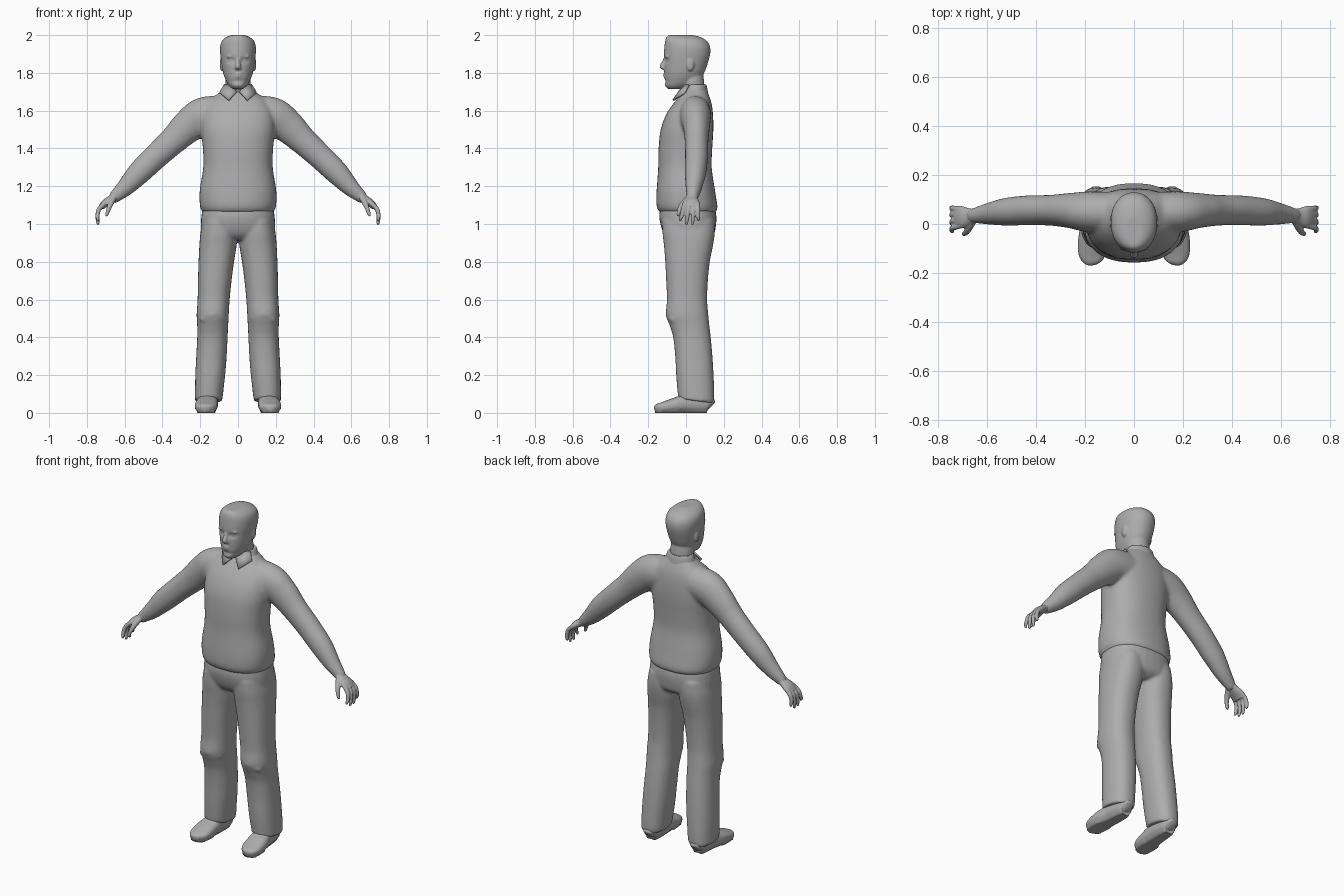
import bpy, bmesh, math
from mathutils import Vector

grey = bpy.data.materials.new("plain_grey")
grey.diffuse_color = (0.42, 0.42, 0.42, 1)


def spline(rows, steps):
    """Smoothly interpolate a list of equal-length tuples."""
    out, n = [], len(rows)
    for i in range(n - 1):
        a, b, c, d = (rows[max(0, min(n - 1, i + k))] for k in (-1, 0, 1, 2))
        for s in range(steps):
            t = s / steps
            out.append([0.5 * (2 * q + (r - p) * t + (2 * p - 5 * q + 4 * r - u) * t * t
                               + (3 * q - p - 3 * r + u) * t ** 3)
                        for p, q, r, u in zip(a, b, c, d)])
    return out + [list(rows[-1])]


def loft(bm, rows, side=1, hint=(0, 1, 0), flat=False, power=2.0, sides=32, steps=5):
    """Closed tube through (x, y, z, half_a, half_b) stations; side=-1 mirrors it in x."""
    st = spline(rows, steps)
    pts = [Vector(r[:3]) for r in st]
    rings = []
    for i, r in enumerate(st):
        t = Vector((0, 0, 1)) if flat else (pts[min(i + 1, len(pts) - 1)] - pts[max(i - 1, 0)]).normalized()
        a = Vector(hint).cross(t).normalized()
        b = t.cross(a)
        ring = []
        for k in range(sides):
            w = 2 * math.pi * k / sides
            c, s = math.cos(w), math.sin(w)
            u = math.copysign(abs(c) ** (2 / power), c) * r[3]
            v = math.copysign(abs(s) ** (2 / power), s) * r[4]
            p = pts[i] + a * u + b * v
            ring.append(bm.verts.new((p.x * side, p.y, p.z)))
        rings.append(ring)
    for lo, hi in zip(rings, rings[1:]):
        for k in range(sides):
            j = (k + 1) % sides
            bm.faces.new((lo[k], lo[j], hi[j], hi[k]))
    bm.faces.new(rings[0][::-1])
    bm.faces.new(rings[-1])
    return [v for ring in rings for v in ring]


def upright(rows):
    """(z, x0, x1, y0, y1) extents to stations."""
    return [((a + b) / 2, (c + d) / 2, z, (b - a) / 2, (d - c) / 2) for z, a, b, c, d in rows]


def centred(rows):
    return upright([(z, -w, w, a, b) for z, w, a, b in rows])


def ball(bm, centre, radii):
    new = bmesh.ops.create_uvsphere(bm, u_segments=20, v_segments=12, radius=1)["verts"]
    for v in new:
        v.co = Vector(centre) + Vector([a * b for a, b in zip(v.co, radii)])


def finish(name, bm, voxel=None, smooth=3):
    bmesh.ops.recalc_face_normals(bm, faces=bm.faces)
    me = bpy.data.meshes.new(name)
    bm.to_mesh(me)
    bm.free()
    me.materials.append(grey)
    me.shade_smooth()
    ob = bpy.data.objects.new(name, me)
    bpy.context.collection.objects.link(ob)
    if voxel:  # fuse the overlapping volumes into one skin
        m = ob.modifiers.new("fuse", "REMESH")
        m.mode, m.voxel_size, m.use_smooth_shade = "VOXEL", voxel, True
        m = ob.modifiers.new("soften", "SMOOTH")
        m.factor, m.iterations = 0.5, smooth
    return ob


# Sweater: torso with a bloused hem, fused with both arms
bm = bmesh.new()
loft(bm, centred([
    (1.06, .185, -.135, .155), (1.075, .195, -.148, .165), (1.10, .202, -.156, .166),
    (1.15, .204, -.157, .158), (1.20, .200, -.154, .150), (1.30, .184, -.147, .136),
    (1.40, .186, -.145, .139), (1.50, .196, -.134, .145), (1.58, .190, -.105, .143),
    (1.64, .165, -.065, .135), (1.69, .105, -.022, .118), (1.72, .070, .0, .105)]),
    flat=True, power=2.35, sides=48)
for s in (1, -1):
    loft(bm, [(.06, .05, 1.59, .09, .08), (.18, .05, 1.572, .1, .083), (.26, .055, 1.52, .09, .072),
              (.34, .056, 1.445, .075, .063), (.43, .056, 1.362, .068, .061),
              (.52, .05, 1.275, .063, .057), (.59, .042, 1.20, .049, .045),
              (.645, .035, 1.15, .035, .033), (.67, .03, 1.128, .026, .028)], s)
finish("sweater_and_arms", bm, .010, 6)

# Trousers: pelvis fused with two loose legs
bm = bmesh.new()
loft(bm, centred([(.915, .16, -.08, .11), (.94, .19, -.11, .145), (.98, .197, -.130, .157),
                  (1.04, .194, -.142, .161), (1.10, .185, -.135, .15)]), flat=True, power=2.4)
for s in (1, -1):
    loft(bm, upright([
        (.07, .085, .228, -.040, .145), (.10, .080, .228, -.044, .150), (.20, .068, .226, -.052, .146),
        (.30, .060, .221, -.057, .140), (.40, .055, .216, -.068, .131), (.46, .052, .216, -.086, .124),
        (.52, .049, .219, -.106, .118), (.60, .044, .214, -.101, .112), (.70, .034, .212, -.105, .116),
        (.80, .021, .209, -.110, .126), (.88, .008, .205, -.116, .142), (.95, .004, .199, -.124, .152),
        (1.02, .01, .185, -.125, .15)]), s, flat=True, power=2.3)
    # knee folds
    loft(bm, [(.07, -.06, .50, .012, .012), (.13, -.094, .525, .016, .016),
              (.195, -.07, .49, .012, .012)], s, hint=(0, 0, 1), sides=12)
# hem drops toward the heel
for v in bm.verts:
    if v.co.z < .12:
        v.co.z -= (v.co.y - .0) * .13
finish("trousers", bm, .008, 5)

# Shoes
for s, label in ((1, "left"), (-1, "right")):
    bm = bmesh.new()
    loft(bm, [(.155, .135, .035, .02, .025), (.155, .12, .045, .04, .043), (.156, .07, .052, .05, .05),
              (.16, 0, .050, .054, .048), (.167, -.06, .041, .060, .039), (.170, -.12, .030, .057, .028),
              (.168, -.152, .025, .040, .022), (.166, -.165, .022, .018, .012)],
         s, hint=(0, 0, 1), power=2.5)
    for v in bm.verts:  # flat sole
        v.co.z = 0 if v.co.z < .012 else v.co.z
    finish(label + "_shoe", bm)

# Head: skull with dented eye sockets, neck and features
bm = bmesh.new()
skull = loft(bm, centred([
    (1.715, .026, -.094, -.02), (1.73, .046, -.106, .02), (1.76, .064, -.113, .068),
    (1.80, .079, -.115, .096), (1.85, .088, -.116, .115), (1.90, .094, -.117, .128),
    (1.94, .094, -.114, .127), (1.97, .084, -.110, .110), (1.99, .061, -.103, .076),
    (2.0, .034, -.09, .035)]), flat=True, power=2.15, sides=64)
for v in skull:
    if v.co.y < 0:
        d = ((abs(v.co.x) - .036) / .02) ** 2 + ((v.co.z - 1.866) / .013) ** 2
        v.co.y += .014 * math.exp(-d)
        v.co.y += .006 * math.exp(-(v.co.x / .04) ** 2 - ((v.co.z - 1.757) / .008) ** 2)
loft(bm, centred([(1.64, .07, -.0, .10), (1.70, .066, -.015, .1), (1.76, .066, -.03, .095),
                  (1.80, .06, -.03, .09)]), flat=True)
loft(bm, [(0, -.108, 1.882, .009, .009), (0, -.118, 1.86, .010, .010), (0, -.125, 1.838, .014, .015),
          (0, -.122, 1.824, .017, .014), (0, -.112, 1.817, .012, .008)], flat=True, sides=16)
for z, w in ((1.793, .022), (1.780, .019)):  # lips
    ball(bm, (0, -.110, z), (w, .011, .006))
ball(bm, (0, -.098, 1.738), (.028, .014, .016))  # chin
for s in (1, -1):
    ball(bm, (s * .034, -.094, 1.866), (.013, .010, .008))   # eyes
    ball(bm, (s * .036, -.100, 1.886), (.026, .010, .007))   # brows
    ball(bm, (s * .086, .022, 1.845), (.011, .021, .036))    # ears
finish("head", bm, .0055, 3)

# Shirt collar: a band round the neck and two pointed flaps
bm = bmesh.new()
loft(bm, centred([(1.68, .095, -.022, .118), (1.705, .087, -.012, .115), (1.735, .076, -.004, .108),
                  (1.737, .066, .0, .1)]), flat=True)
finish("collar_band", bm)
bm = bmesh.new()
for s in (1, -1):
    bm.faces.new([bm.verts.new((s * x, y, z)) for x, y, z in (
        (.008, -.032, 1.70), (.05, -.068, 1.655), (.098, -.008, 1.695), (.072, .015, 1.737), (.03, -.014, 1.732))])
flaps = finish("collar_flaps", bm)
m = flaps.modifiers.new("thickness", "SOLIDIFY")
m.thickness, m.offset = .01, 0

# Hands: palm, four curled fingers and a thumb
for s, label in ((1, "left"), (-1, "right")):
    bm = bmesh.new()
    loft(bm, [(.64, .034, 1.155, .028, .028), (.67, .03, 1.132, .022, .034), (.70, .028, 1.112, .021, .045),
              (.725, .028, 1.088, .016, .044)], s, sides=24)
    for y0, y1, tip in ((-.006, -.030, 1.015), (.018, .003, .995), (.041, .035, .995), (.062, .066, 1.015)):
        loft(bm, [(.705, y0, 1.11, .012, .012), (.735, (y0 * 2 + y1) / 3, 1.08, .012, .012),
                  (.744, (y0 + y1 * 2) / 3, 1.045, .011, .011), (.742, y1, tip + .012, .009, .009),
                  (.740, y1, tip, .005, .005)], s, sides=12)
    loft(bm, [(.66, .01, 1.135, .016, .016), (.675, -.018, 1.105, .015, .015),
              (.685, -.034, 1.078, .012, .012), (.695, -.041, 1.05, .009, .009),
              (.698, -.043, 1.04, .004, .004)], s, sides=12)
    finish(label + "_hand", bm, .0045, 2)
